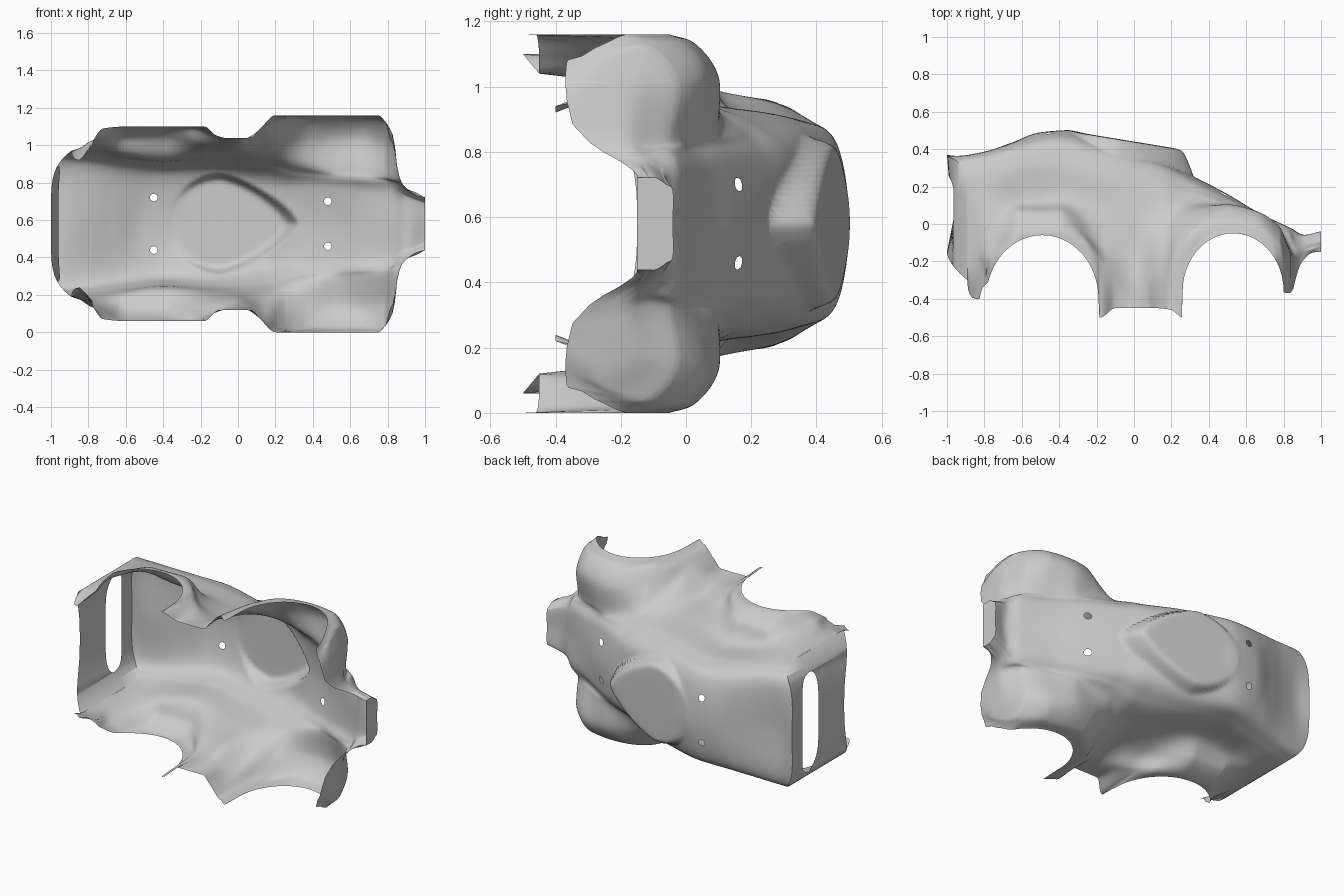
import bpy
import bmesh
import math
from mathutils import Vector

old = bpy.data.objects.get("Cube")
if old:
    bpy.data.objects.remove(old, do_unlink=True)

MID = 0.58       # half width of the shell, its plane of symmetry
STEPS = 13       # samples between neighbouring rails
TAIL = -0.86     # station of the tail corner, bowed out to -1 in the middle

# Rails running from tail to nose, in hundredths: x, half width, height
SPINE = [(-86, 0, 37), (-82, 0, 36), (-76, 0, 38), (-66, 0, 43), (-50, 0, 49),
         (-37, 0, 50), (-15, 0, 43), (0, 0, 37), (30, 0, 26), (50, 0, 16),
         (65, 0, 7), (83, 0, -2), (92, 0, -6), (100, 0, -4)]
ROOF_EDGE = [(-86, 30, 35), (-75, 28, 38), (-60, 26, 43), (-40, 25, 46),
             (-15, 24, 40), (15, 21, 31), (30, 19, 24), (50, 18, 14),
             (65, 17, 6), (83, 15, -2), (90, 13, -6), (100, 10, -4)]
SHOULDER = [(-86, 37, 28), (-76, 36, 30), (-60, 34, 32), (-40, 32, 34),
            (-15, 33, 28), (15, 31, 20), (30, 27, 18), (50, 25, 11),
            (65, 24, 3), (83, 22, -5), (86, 20, -9), (90, 16, -8), (100, 12, -6)]
WAIST = [(-86, 39, 15), (-76, 40, 13), (-60, 37, 13), (-40, 35, 14),
         (0, 37, 4), (15, 37, 6), (30, 33, 11), (50, 30, 10),
         (65, 29, 4), (78, 27, -4), (86, 23, -15), (90, 18, -11), (100, 14, -9)]
FENDER_CREST = [(-86, 39, 0), (-78, 43, -5), (-60, 46, 6), (-40, 46, 6),
                (-15, 42, -12), (0, 40, -15), (15, 45, -9), (26, 45, 2),
                (38, 45, 8), (50, 45, 10), (65, 45, 7), (78, 43, -2),
                (83, 42, -15), (86, 25, -20), (90, 19, -14), (100, 14, -11)]
FENDER_BROW = [(-86, 39, -14), (-79, 44, -18), (-60, 51, -3), (-40, 51, -2),
               (-26, 51, -10), (-15, 48, -22), (0, 44, -30), (15, 52, -25),
               (22, 55, -14), (30, 56, -5), (40, 55, 2), (50, 55, 3),
               (65, 55, 1), (78, 54, -10), (83, 47, -27), (86, 25, -25),
               (90, 19, -17), (100, 14, -13)]
LIP = [(-86, 39, -30), (-80, 34, -40), (-79, 36, -40), (-77, 45, -40),
       (-72, 51, -40), (-60, 52, -40), (-18, 52, -50), (-10, 46, -45),
       (7, 46, -45), (12, 51, -45), (20, 58, -46), (26, 58, -50),
       (75, 58, -36), (79, 54, -36), (81, 46, -37), (83, 42, -37),
       (85, 31, -35), (87, 23, -27), (90, 19, -20), (96, 15, -15), (100, 14, -15)]

# Wheel arches: centre x, half length, foot height, rise
ARCHES = [(-0.49, 0.30, -0.40, 0.34), (0.53, 0.27, -0.36, 0.31)]
# Mounting holes: x, half width
HOLES = [(-0.45, 0.14), (0.48, 0.12)]
HOLE_RADIUS = 0.021


def hermite(p, q, m, n, t):
    return ((1 + 2 * t) * (1 - t) ** 2 * p + t * (1 - t) ** 2 * m
            + t * t * (3 - 2 * t) * q + t * t * (t - 1) * n)


def rail_at(keys, x):
    """Smooth, overshoot-free value of a rail at x."""
    pts = [tuple(c / 100 for c in k) for k in keys]
    x = min(max(x, pts[0][0]), pts[-1][0])
    i = 0
    while i < len(pts) - 2 and x > pts[i + 1][0]:
        i += 1

    def slope(k, c):
        return (pts[k + 1][c] - pts[k][c]) / (pts[k + 1][0] - pts[k][0])

    def tangent(k, c):
        if k == 0 or k == len(pts) - 1:
            return slope(min(k, len(pts) - 2), c)
        a, b = slope(k - 1, c), slope(k, c)
        return 2 * a * b / (a + b) if a * b > 0 else 0

    span = pts[i + 1][0] - pts[i][0]
    t = (x - pts[i][0]) / span
    return Vector([hermite(pts[i][c], pts[i + 1][c], tangent(i, c) * span,
                           tangent(i + 1, c) * span, t) for c in (1, 2)])


def lip_at(x):
    """Lower edge of the shell, raised where a wheel arch cuts it."""
    p = rail_at(LIP, x)
    for cx, half, foot, rise in ARCHES:
        u = (x - cx) / half
        if abs(u) <= 1.0001:
            p.y = foot + rise * math.sqrt(max(0, 1 - u * u))
    return p


def soft_positive(v, blend):
    """Zero below zero, v above it, with a rounded corner."""
    return (v + math.sqrt(v * v + blend * blend)) / 2


def canopy(x, w, y):
    """Raise the flat teardrop canopy, narrowing to the nose end, above the roof."""
    u = x + 0.1
    length, power = (0.27, 2) if u < 0 else (0.36, 1.4)
    r = ((abs(u) / length) ** power + (w / 0.24) ** power) ** (1 / power)
    if r > 1.6:
        return y
    drop = soft_positive(r - 1, 0.04)
    top = 0.5 - 0.16 * (x + 0.37) - 0.6 * drop - 1.5 * drop * drop
    return y + soft_positive(top - y, 0.01)


def section(x):
    """Full cross-section at x, from one lip over the spine to the other."""
    rails = (SPINE, ROOF_EDGE, SHOULDER, WAIST, FENDER_CREST, FENDER_BROW)
    pts = [rail_at(r, x) for r in rails] + [lip_at(x)]
    brow, lip = pts[-2], pts[-1]
    slopes = [Vector((pts[1].x, 0))]
    slopes += [(b - a) / 2 for a, b in zip(pts, pts[2:-1])]
    # the brow keeps the same curvature however far down the lip is
    slopes += [(brow + (lip - brow).normalized() * 0.1 - pts[-3]) / 2, lip - brow]
    half = [hermite(pts[k], pts[k + 1], slopes[k], slopes[k + 1], s / STEPS)
            for k in range(len(pts) - 1) for s in range(STEPS)] + [lip]
    tail = max(0, (-0.6 - x) / (-0.6 - TAIL)) ** 2
    row = []
    for p in half:
        bow = (1 + TAIL) * tail * max(0, 1 - (p.x / 0.41) ** 5)   # rounded in plan
        row.append(Vector((x - bow, canopy(x, p.x, p.y), p.x)))
    mirrored = [Vector((p.x, p.y, -p.z)) for p in reversed(row[1:])]
    return mirrored + row


# Stations along the length, closer together at the arch ends
stations = [TAIL + (1 - TAIL) * i / 150 for i in range(151)]
for cx, half, foot, rise in ARCHES:
    stations += [cx + half * math.cos(math.pi * k / 24) for k in range(25)]
stations += [-0.185, 0.255]
stations.sort()
stations = [x for i, x in enumerate(stations) if i == 0 or x - stations[i - 1] > 0.0008]

# Main shell
bm = bmesh.new()


def add(p):
    return bm.verts.new((p.x, p.y, p.z + MID))


grid = [[add(p) for p in section(x)] for x in stations]
for a, b in zip(grid, grid[1:]):
    for j in range(len(a) - 1):
        bm.faces.new((a[j], a[j + 1], b[j + 1], b[j]))


def strip(upper, lower, forward):
    """Wall between two rows of vertices."""
    for j in range(len(upper) - 1):
        quad = [upper[j], upper[j + 1], lower[j + 1], lower[j]]
        bm.faces.new(quad if forward else quad[::-1])


# Nose wall
centre = len(grid[0]) // 2
nose = grid[-1]
strip(nose, [bm.verts.new((v.co.x, -0.15, v.co.z)) for v in nose], True)

# Tail wall with its long rounded slot, the bar below it leaning inwards
reach = 3 * STEPS
tail = grid[0][centre - reach:centre + reach + 1]
above, below, foot_row = [], [], []
for v in tail:
    w = abs(v.co.z - MID)
    gap = 0.1 * max(0, 1 - (w / 0.31) ** 6) ** 0.5
    x, y, z = v.co
    above.append(bm.verts.new((x + 0.1 * gap, min(y, 0.15 + gap), z)))
    below.append(bm.verts.new((x + 0.4 * gap, min(y, 0.15 - gap), z)))
    foot_row.append(bm.verts.new((x, -0.15 - 0.15 * (w / 0.39) ** 3, z)))
strip(tail, above, False)
strip(below, foot_row, False)

# Round mounting holes, the rim moved along the surface
bm.normal_update()
for hx, hw in HOLES:
    for side in (-1, 1):
        hz = MID + side * hw

        def away(p):
            return math.hypot(p.x - hx, p.z - hz)

        inside = [f for f in bm.faces if away(f.calc_center_median()) < HOLE_RADIUS]
        rim = {v: v.normal.copy() for f in inside for v in f.verts}
        bmesh.ops.delete(bm, geom=inside, context='FACES')
        for v, n in rim.items():
            if v.is_valid:
                k = HOLE_RADIUS / away(v.co) - 1
                dx, dz = (v.co.x - hx) * k, (v.co.z - hz) * k
                v.co += Vector((dx, -(n.x * dx + n.z * dz) / n.y, dz))

bmesh.ops.remove_doubles(bm, verts=bm.verts[:], dist=0.0003)
mesh = bpy.data.meshes.new("body_shell")
bm.to_mesh(mesh)
bm.free()
shell = bpy.data.objects.new("body_shell", mesh)
bpy.context.collection.objects.link(shell)

# Plain grey material
grey = bpy.data.materials.new("plain_grey")
grey.use_nodes = True
colour = (0.6, 0.6, 0.6, 1)
grey.diffuse_color = colour
grey.node_tree.nodes["Principled BSDF"].inputs["Base Color"].default_value = colour
mesh.materials.append(grey)

bpy.context.view_layer.objects.active = shell
shell.select_set(True)
bpy.ops.object.shade_smooth_by_angle(angle=math.radians(55))
